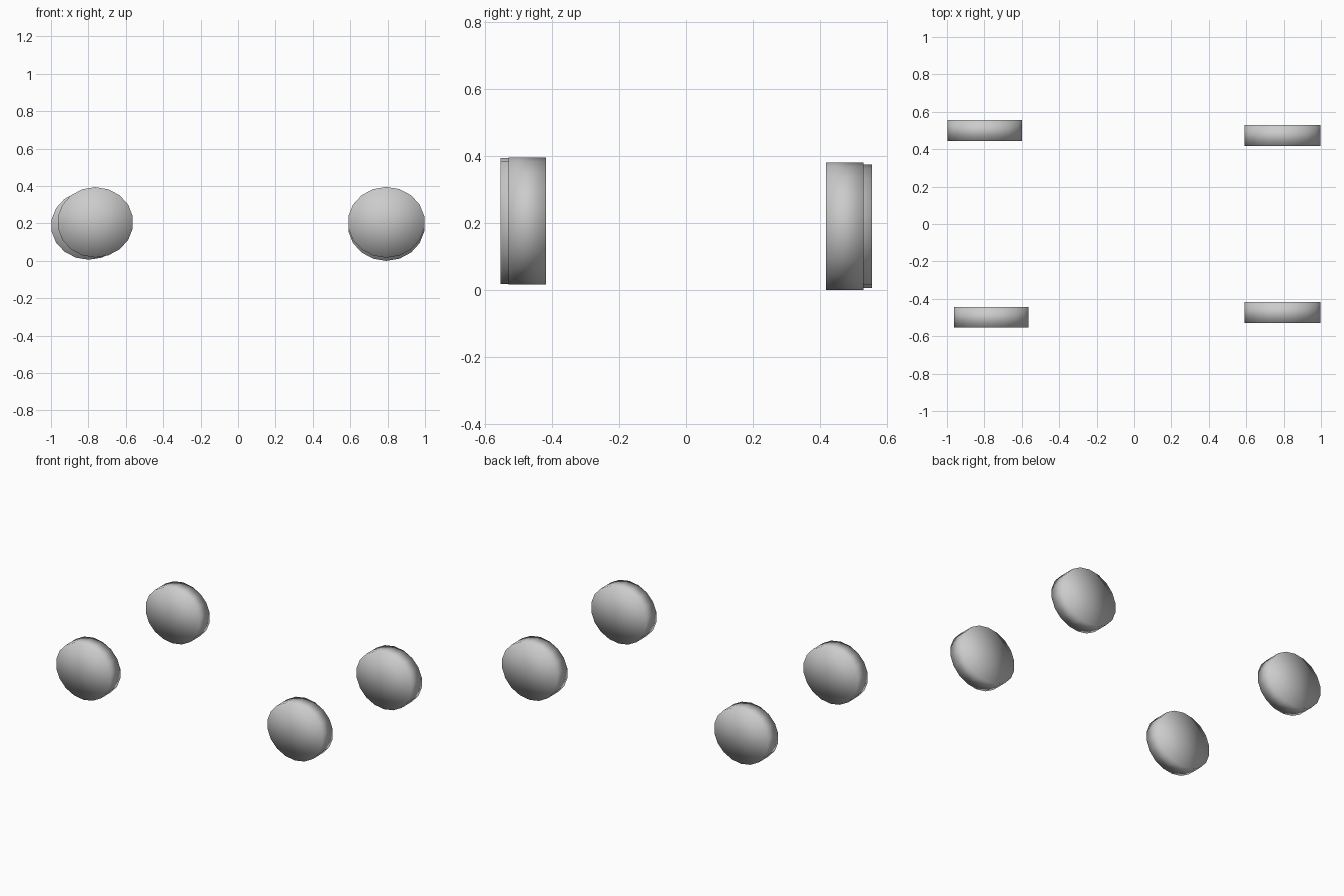
import bpy
from math import pi

if "Cube" in bpy.data.objects:
    bpy.data.objects.remove(bpy.data.objects["Cube"])


def wheel(name, x, y, z, rx, rz, width):
    """Solid low-poly disc with its axle along y, slightly wider than tall."""
    bpy.ops.mesh.primitive_cylinder_add(vertices=18, radius=1, depth=1,
                                        end_fill_type='TRIFAN')
    ob = bpy.context.object
    ob.name = name
    ob.rotation_euler = (pi / 2, 0, 0)
    ob.scale = (rx, rz, width)
    ob.location = (x, y, z)
    bpy.ops.object.transform_apply(location=False, rotation=True, scale=True)
    bpy.ops.object.shade_smooth()
    return ob


# Left wheels: set a little further out, the front one shifted inward
wheel("front_left_wheel", -0.763, -0.499, 0.206, 0.203, 0.188, 0.108)
wheel("back_left_wheel", -0.798, 0.500, 0.190, 0.202, 0.184, 0.110)

# Right wheels: mirrored front to back
wheel("front_right_wheel", 0.793, -0.473, 0.206, 0.206, 0.189, 0.112)
wheel("back_right_wheel", 0.793, 0.473, 0.190, 0.206, 0.190, 0.112)
